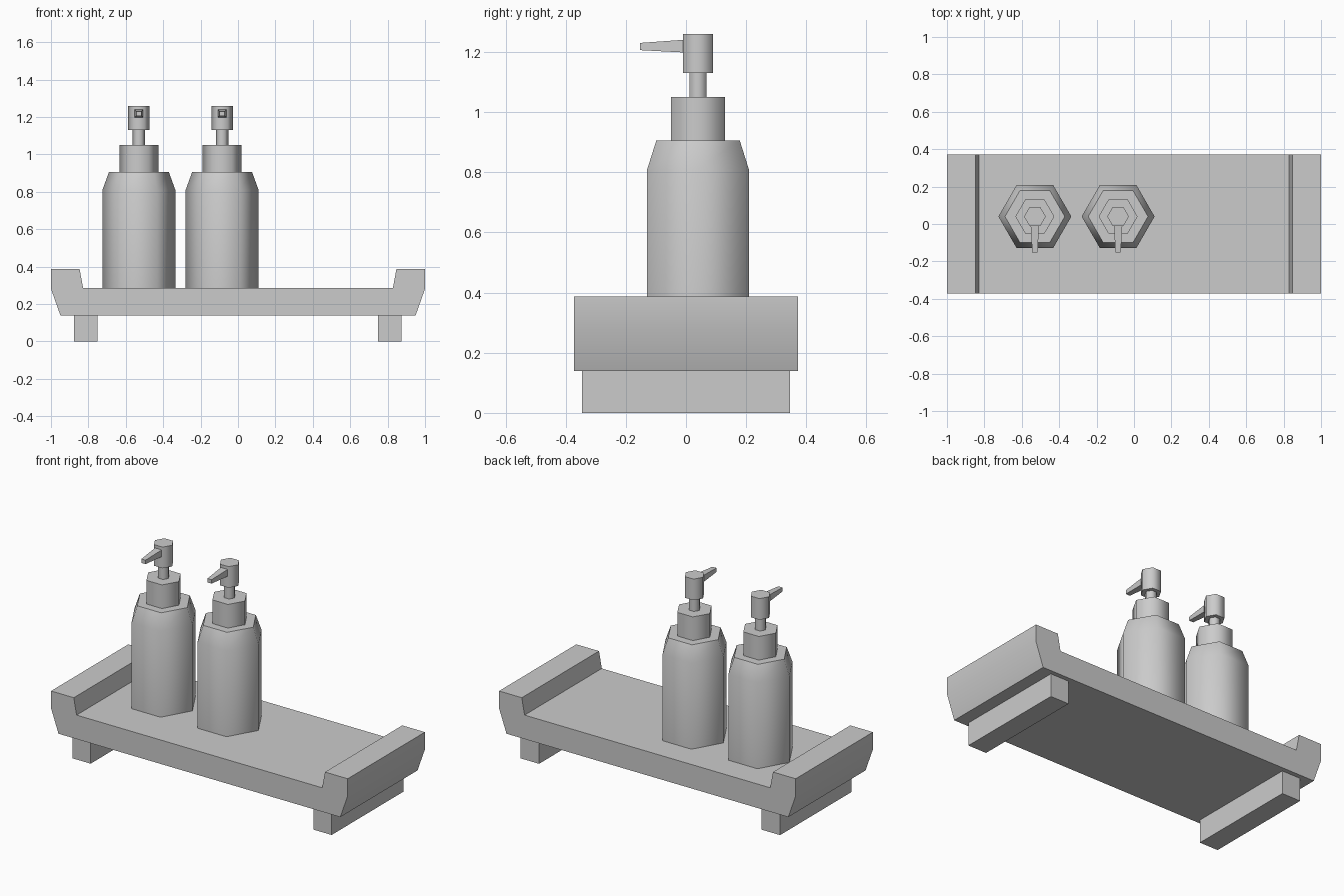
import bpy, bmesh, math
from mathutils import Vector

if "Cube" in bpy.data.objects:
    bpy.data.objects.remove(bpy.data.objects["Cube"])

grey = bpy.data.materials.new("plain_grey")
grey.use_nodes = True
colour = (0.6, 0.6, 0.6, 1)
grey.diffuse_color = colour
grey.node_tree.nodes["Principled BSDF"].inputs["Base Color"].default_value = colour


def finish(name, bm, smooth=True):
    """Turn a bmesh into a named, shaded object."""
    bmesh.ops.recalc_face_normals(bm, faces=bm.faces)
    mesh = bpy.data.meshes.new(name)
    bm.to_mesh(mesh)
    bm.free()
    mesh.materials.append(grey)
    obj = bpy.data.objects.new(name, mesh)
    bpy.context.collection.objects.link(obj)
    if smooth:
        bpy.ops.object.select_all(action='DESELECT')
        obj.select_set(True)
        bpy.context.view_layer.objects.active = obj
        bpy.ops.object.shade_smooth_by_angle(angle=math.radians(62))
    return obj


def loft(name, rings, smooth=True):
    """Skin a list of equal-sized point rings and cap both ends."""
    bm = bmesh.new()
    loops = [[bm.verts.new(p) for p in ring] for ring in rings]
    for a, b in zip(loops, loops[1:]):
        for i in range(len(a)):
            j = (i + 1) % len(a)
            bm.faces.new((a[i], a[j], b[j], b[i]))
    bm.faces.new(loops[0])
    bm.faces.new(loops[-1])
    return finish(name, bm, smooth)


def hexagon(x, y, z, r):
    angles = [math.radians(60 * i) for i in range(6)]
    return [(x + r * math.cos(a), y + r * math.sin(a), z) for a in angles]


def hex_part(name, x, y, profile):
    return loft(name, [hexagon(x, y, z, r) for r, z in profile])


def rect(x, y, half_width, low, high):
    return [(x - half_width, y, low), (x + half_width, y, low),
            (x + half_width, y, high), (x - half_width, y, high)]


# Tray: half profile mirrored, then extruded front to back
half = [(0.95, 0.14), (1.0, 0.282), (1.0, 0.387), (0.847, 0.387), (0.828, 0.286)]
outline = half + [(-x, z) for x, z in reversed(half)]
loft("tray", [[(x, y, z) for x, z in outline] for y in (-0.372, 0.372)])

# Feet
for side, x in (("left", 0.811), ("right", -0.814)):
    loft(side + "_foot", [rect(x, y, 0.062, 0, 0.142) for y in (-0.345, 0.345)], False)

# Pump bottles
y = 0.04
for label, x in (("right", -0.53), ("left", -0.085)):
    hex_part(label + "_bottle", x, y, [(0.195, 0.286), (0.195, 0.81), (0.16, 0.906)])
    hex_part(label + "_collar", x, y, [(0.104, 0.906), (0.104, 1.05)])
    hex_part(label + "_pump_stem", x, y, [(0.033, 1.05), (0.033, 1.13)])
    hex_part(label + "_pump_head", x, y, [(0.058, 1.13), (0.058, 1.259)])
    loft(label + "_spout", [rect(x, 0.0, 0.023, 1.198, 1.241),
                            rect(x, -0.153, 0.014, 1.206, 1.23)], False)
